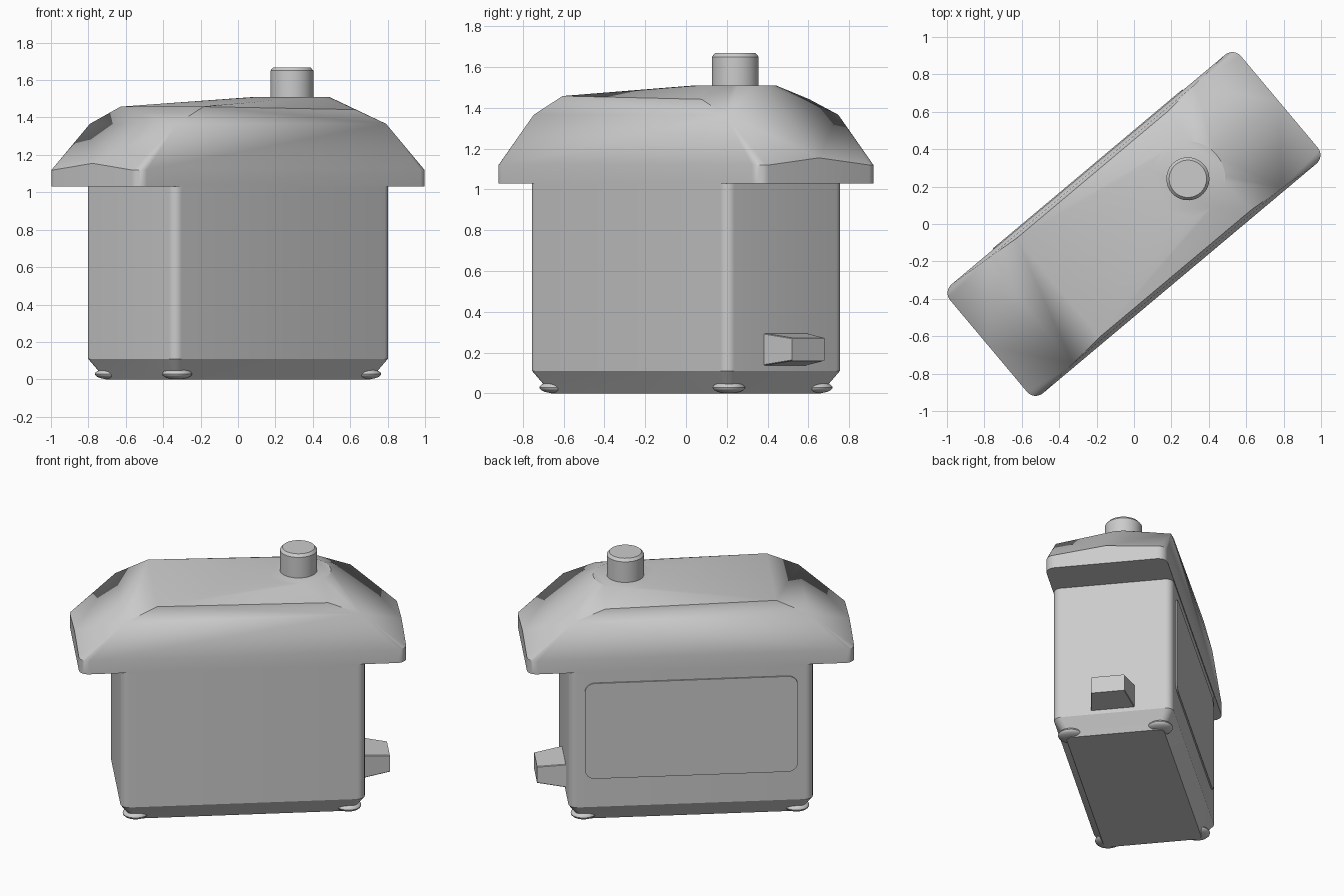
import bpy, bmesh
from math import radians, sin, cos, pi
from mathutils import Vector

TURN = radians(40)

if "Cube" in bpy.data.objects:
    bpy.data.objects.remove(bpy.data.objects["Cube"], do_unlink=True)

grey = bpy.data.materials.new("plain_grey")
grey.use_nodes = True
grey.diffuse_color = (0.6, 0.6, 0.6, 1)
grey.node_tree.nodes["Principled BSDF"].inputs["Base Color"].default_value = (0.6, 0.6, 0.6, 1)


def finish(name, bm, angle=30):
    """Turn a bmesh into a shaded object at the model's diagonal heading."""
    bmesh.ops.recalc_face_normals(bm, faces=bm.faces)
    mesh = bpy.data.meshes.new(name)
    bm.to_mesh(mesh)
    bm.free()
    mesh.materials.append(grey)
    obj = bpy.data.objects.new(name, mesh)
    bpy.context.collection.objects.link(obj)
    obj.rotation_euler.z = TURN
    bpy.ops.object.select_all(action='DESELECT')
    obj.select_set(True)
    bpy.context.view_layer.objects.active = obj
    bpy.ops.object.shade_smooth_by_angle(angle=radians(angle))
    return obj


def rounded_rect(a, b, r, steps=6):
    """Outline of a rounded rectangle with half sizes a and b."""
    pts = []
    for k, (sx, sy) in enumerate([(1, 1), (-1, 1), (-1, -1), (1, -1)]):
        for i in range(steps + 1):
            t = (k + i / steps) * pi / 2
            pts.append((sx * (a - r) + r * cos(t), sy * (b - r) + r * sin(t)))
    return pts


def circle(r, n=40):
    return [(r * cos(2 * pi * i / n), r * sin(2 * pi * i / n)) for i in range(n)]


def loft(name, sections, place=lambda x, y, h: (x, y, h)):
    """Skin a stack of (outline, height) sections and cap both ends."""
    bm = bmesh.new()
    rings = [[bm.verts.new(place(x, y, h)) for x, y in pts] for pts, h in sections]
    for low, high in zip(rings, rings[1:]):
        n = len(low)
        for i in range(n):
            j = (i + 1) % n
            bm.faces.new((low[i], low[j], high[j], high[i]))
    bm.faces.new(rings[0])
    bm.faces.new(rings[-1])
    return finish(name, bm)


# Lower tray with a chamfered bottom, and the main body above its seam
wall = rounded_rect(0.758, 0.376, 0.05)
loft("base_tray", [(rounded_rect(0.688, 0.306, 0.04), 0), (wall, 0.11), (wall, 0.275)])
loft("body", [(wall, 0.275), (wall, 1.03)])

# Raised rounded panel on the back wall
panel = rounded_rect(0.66, 0.325, 0.06)
loft("back_panel", [(panel, 0.376), (panel, 0.385)],
     lambda x, y, h: (x, h, y + 0.63))

# Tapered spout on one end
loft("end_spout", [(rounded_rect(0.14, 0.081, 0.004, 1), 0.74),
                   (rounded_rect(0.105, 0.056, 0.004, 1), 0.933)],
     lambda x, y, h: (h, x, y + 0.216))

# Faceted lid: rounded eave, sloping shoulders and a raised disc under the knob
points = [(x, y, z) for z in (1.03, 1.12) for x, y in rounded_rect(1.015, 0.38, 0.06)]
for end in (-1, 1):
    points.append((end * 1.015, 0, 1.155))
    for side in (-1, 1):
        points.append((end * 0.73, side * 0.362, 1.366))
        points.append((end * 0.53, side * 0.345, 1.45 - end * 0.008))
points += [(0.376 + x, y, 1.51) for x, y in circle(0.2)]
bm = bmesh.new()
for p in points:
    bm.verts.new(Vector(p))
hull = bmesh.ops.convex_hull(bm, input=bm.verts)
bmesh.ops.delete(bm, geom=list({g for g in hull["geom_interior"] + hull["geom_unused"]
                                if isinstance(g, bmesh.types.BMVert)}), context='VERTS')
bmesh.ops.dissolve_limit(bm, angle_limit=radians(0.5), verts=bm.verts, edges=bm.edges)
finish("lid", bm, 25)

# Knob with a small bevel around its top
loft("knob", [(circle(0.115), 1.49), (circle(0.115), 1.65), (circle(0.1), 1.668)],
     lambda x, y, h: (x + 0.376, y, h))

# Four flattened round feet at the chamfered corners
for end, end_name in ((-1, "left"), (1, "right")):
    for side, side_name in ((-1, "front"), (1, "back")):
        bm = bmesh.new()
        bmesh.ops.create_uvsphere(bm, u_segments=24, v_segments=12, radius=0.08)
        bmesh.ops.scale(bm, vec=(1, 1, 0.36), verts=bm.verts)
        bmesh.ops.translate(bm, vec=(end * 0.66, side * 0.28, 0.029), verts=bm.verts)
        finish(f"{side_name}_{end_name}_foot", bm)
